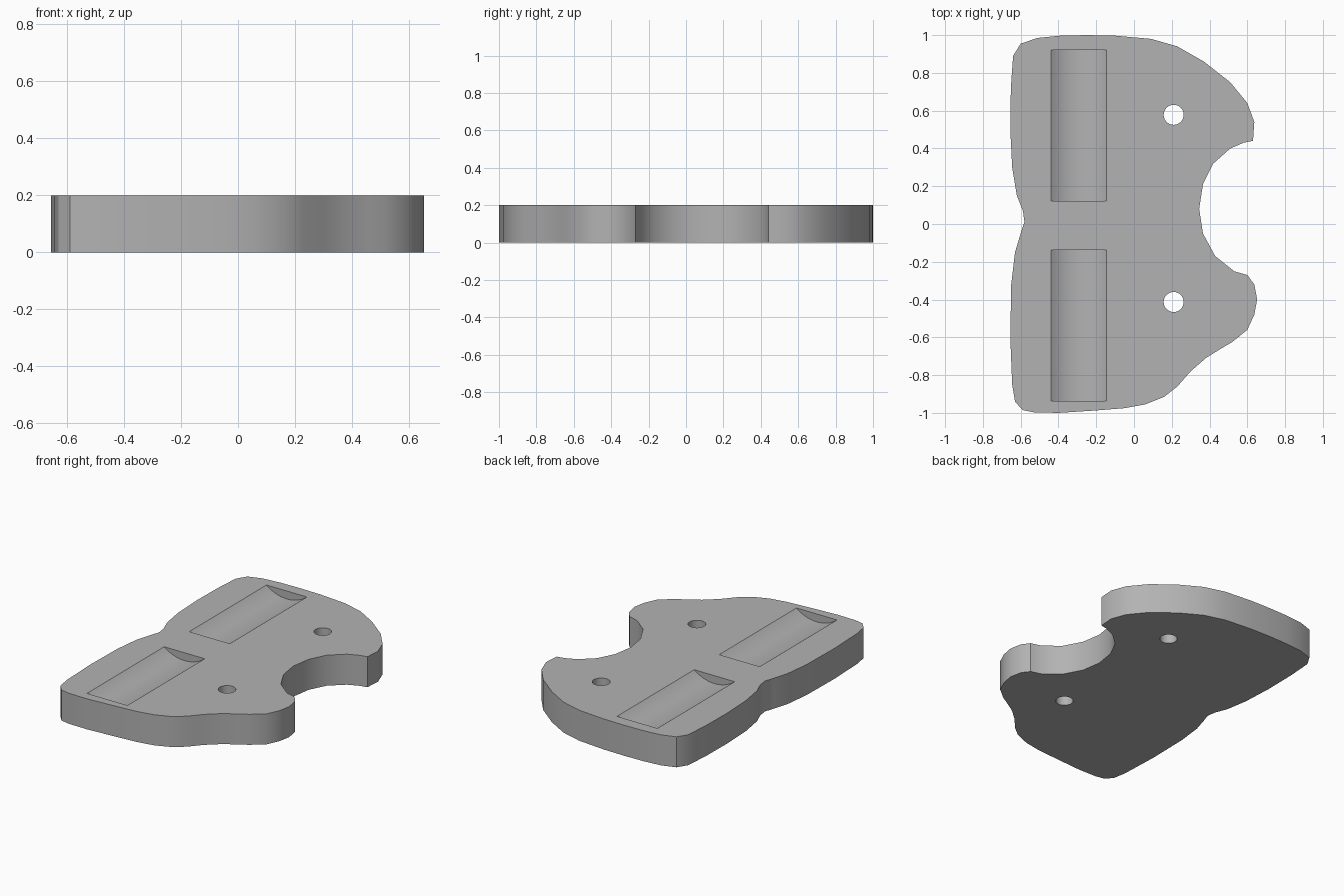
import bpy
import bmesh
from math import pi, sqrt
from mathutils import Matrix, Vector

THICKNESS = 0.2

default_cube = bpy.data.objects.get("Cube")
if default_cube:
    bpy.data.objects.remove(default_cube, do_unlink=True)


def make_material(name, color):
    material = bpy.data.materials.new(name)
    material.use_nodes = True
    material.diffuse_color = color
    material.node_tree.nodes["Principled BSDF"].inputs["Base Color"].default_value = color
    return material


def make_object(name, bm, material):
    bmesh.ops.recalc_face_normals(bm, faces=bm.faces)
    mesh = bpy.data.meshes.new(name)
    bm.to_mesh(mesh)
    bm.free()
    mesh.materials.append(material)
    obj = bpy.data.objects.new(name, mesh)
    bpy.context.collection.objects.link(obj)
    return obj


def make_cylinder(name, center, radius, length, segments, axis, material):
    bm = bmesh.new()
    turn = Matrix.Rotation(pi / 2, 4, "X") if axis == "Y" else Matrix.Identity(4)
    bmesh.ops.create_cone(bm, cap_ends=True, segments=segments,
                          radius1=radius, radius2=radius, depth=length,
                          matrix=Matrix.Translation(Vector(center)) @ turn)
    return make_object(name, bm, material)


def cut(target, cutter):
    modifier = target.modifiers.new(cutter.name, "BOOLEAN")
    modifier.operation = "DIFFERENCE"
    modifier.solver = "EXACT"
    modifier.object = cutter
    bpy.context.view_layer.objects.active = target
    bpy.ops.object.modifier_apply(modifier=modifier.name)
    bpy.data.objects.remove(cutter, do_unlink=True)


grey = make_material("plain grey", (0.45, 0.45, 0.45, 1.0))

# Plate outline, section by section, counter-clockwise
round_cove = [(.6, -.27), (.53, -.25), (.43, -.17), (.365, -.05), (.345, .08),
              (.365, .21), (.42, .32), (.51, .4), (.58, .43), (.63, .44)]
back_lobe = [(.637, .54), (.6, .64), (.51, .75), (.37, .86), (.23, .94),
             (.09, .98), (-.1, .997), (-.25, 1), (-.39, .997), (-.51, .985),
             (-.6, .955), (-.64, .89)]
waisted_side = [(-.652, .72), (-.655, .5), (-.645, .3), (-.62, .15),
                (-.588, .07), (-.58, .01), (-.6, -.05), (-.63, -.15),
                (-.65, -.32), (-.655, -.6), (-.645, -.85)]
front_lobe = [(-.63, -.94), (-.59, -.985), (-.53, -.997), (-.4, -1),
              (-.2, -.987), (-.05, -.975), (.06, -.955), (.16, -.915),
              (.23, -.86), (.3, -.78), (.38, -.71), (.46, -.66), (.52, -.625),
              (.6, -.56), (.637, -.48), (.652, -.4), (.637, -.32)]

# Plate body
bm = bmesh.new()
outline = round_cove + back_lobe + waisted_side + front_lobe
base = bm.faces.new([bm.verts.new((x, y, 0)) for x, y in outline])
raised = bmesh.ops.extrude_face_region(bm, geom=[base], use_keep_orig=True)
top_verts = [item for item in raised["geom"] if isinstance(item, bmesh.types.BMVert)]
bmesh.ops.translate(bm, vec=(0, 0, THICKNESS), verts=top_verts)
plate = make_object("plate", bm, grey)

# Shallow trough cradles cut into the top
half_width, depth, trough_length = 0.147, 0.052, 0.8
trough_radius = (half_width ** 2 + depth ** 2) / (2 * depth)
axis_height = THICKNESS + sqrt(trough_radius ** 2 - half_width ** 2)
for center_y in (0.522, -0.537):
    cut(plate, make_cylinder("trough_cutter", (-0.292, center_y, axis_height),
                             trough_radius, trough_length, 64, "Y", grey))

# Screw holes straight through the plate
for center_y in (0.578, -0.413):
    cut(plate, make_cylinder("hole_cutter", (0.21, center_y, THICKNESS / 2),
                             0.053, THICKNESS * 2, 32, "Z", grey))

# Smooth walls with crisp rims
bpy.ops.object.select_all(action="DESELECT")
plate.select_set(True)
bpy.context.view_layer.objects.active = plate
bpy.ops.object.shade_smooth_by_angle(angle=pi / 6)
